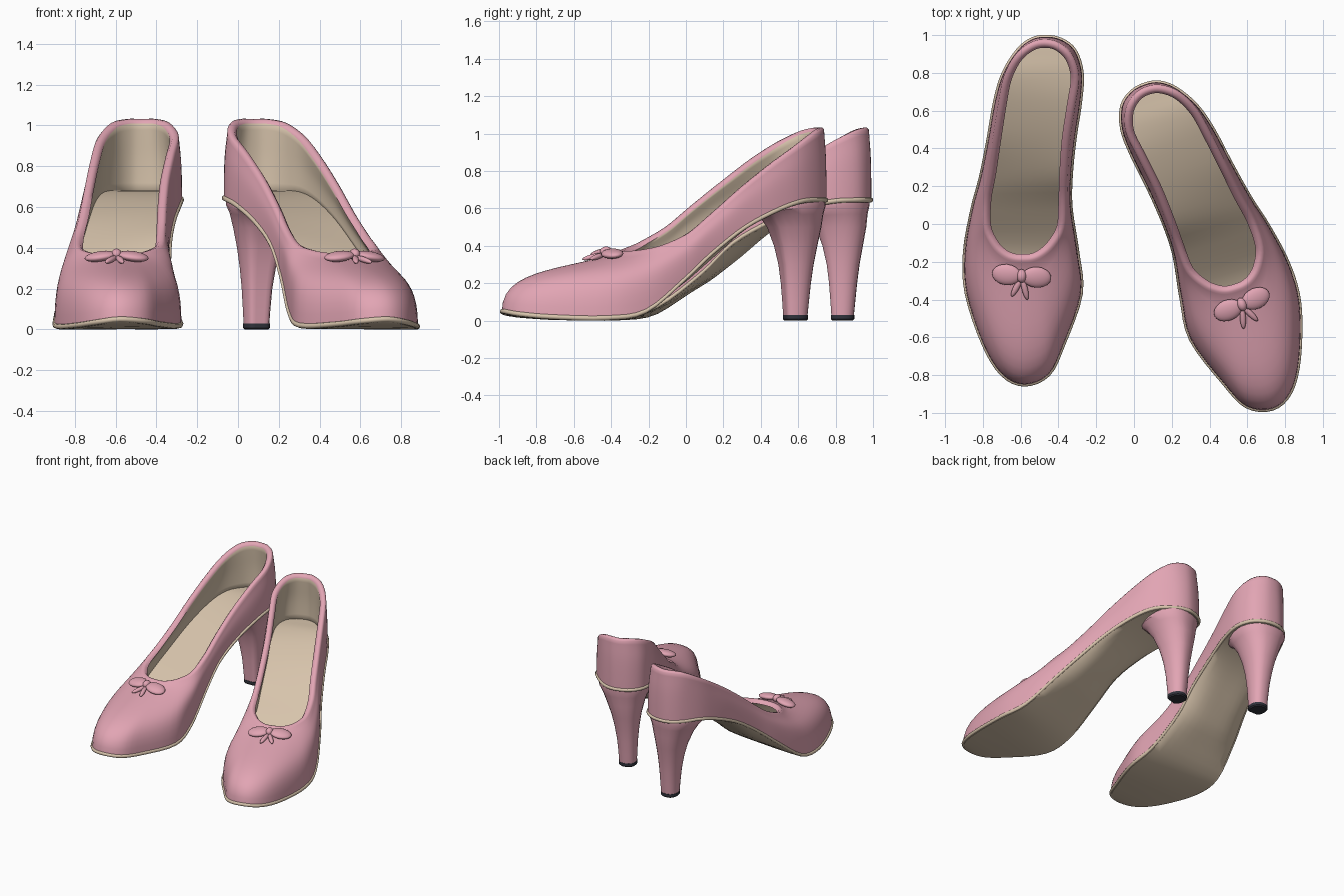
import bpy, bmesh, math
from mathutils import Vector, Matrix

if "Cube" in bpy.data.objects:
    bpy.data.objects.remove(bpy.data.objects["Cube"])


def material(name, rgb):
    m = bpy.data.materials.new(name)
    m.diffuse_color = (*rgb, 1)
    m.use_nodes = True
    m.node_tree.nodes["Principled BSDF"].inputs["Base Color"].default_value = m.diffuse_color
    return m


PINK = material("rose_pink", (0.76, 0.375, 0.455))
BEIGE = material("beige_leather", (0.68, 0.55, 0.41))
DARK = material("dark_rubber", (0.03, 0.033, 0.045))
UP = Vector((0, 0, 1))

# Sole edge from toe to heel: y, outer x, inner x, outer z, inner z
EDGE = [(-.855, -.58, -.58, .05, .05), (-.80, -.70, -.45, .035, .04),
        (-.64, -.80, -.37, .02, .025), (-.37, -.89, -.277, .015, .02),
        (-.15, -.90, -.295, .05, .08), (.08, -.86, -.33, .22, .25),
        (.25, -.815, -.33, .36, .415), (.45, -.775, -.31, .50, .53),
        (.65, -.74, -.28, .595, .61), (.80, -.695, -.272, .64, .64),
        (.92, -.62, -.31, .645, .645), (.98, -.545, -.385, .645, .645),
        (.995, -.47, -.47, .645, .645)]
# Foot opening from throat to heel: y, outer x, inner x, outer z, inner z
RIM = [(-.205, -.59, -.59, .36, .36), (-.20, -.645, -.535, .36, .36),
       (-.175, -.70, -.48, .362, .365), (-.12, -.755, -.42, .37, .378),
       (-.02, -.80, -.365, .395, .41), (.13, -.80, -.355, .46, .49),
       (.27, -.775, -.35, .565, .60), (.45, -.748, -.337, .71, .735),
       (.63, -.72, -.31, .84, .86), (.78, -.69, -.29, .935, .945),
       (.895, -.63, -.325, 1.0, 1.0), (.96, -.55, -.395, 1.02, 1.02),
       (.978, -.473, -.473, 1.02, 1.02)]
STEP = 4
HALF = 12 * STEP


def closed_loop(rows):
    """Smooth closed loop: toe, outer side, heel, inner side."""
    keys = [Vector((r[1], r[0], r[3])) for r in rows]
    keys += [Vector((r[2], r[0], r[4])) for r in rows[-2:0:-1]]
    n, pts = len(keys), []
    for i in range(n):
        a, b, c, d = (keys[(i + k) % n] for k in (-1, 0, 1, 2))
        for s in range(STEP):
            t = s / STEP
            pts.append(0.5 * (2 * b + (c - a) * t + (2 * a - 5 * b + 4 * c - d) * t * t
                              + (3 * b - a - 3 * c + d) * t ** 3))
    return pts


def inset(pts, d, dz=0):
    n, out = len(pts), []
    for i, p in enumerate(pts):
        t = pts[(i + 1) % n] - pts[i - 1]
        out.append(p + Vector((t.y, -t.x, 0)).normalized() * d + UP * dz)
    return out


def finish(bm, name, mats, angle=40):
    bmesh.ops.remove_doubles(bm, verts=bm.verts, dist=1e-5)
    bmesh.ops.recalc_face_normals(bm, faces=bm.faces)
    me = bpy.data.meshes.new(name)
    bm.to_mesh(me)
    bm.free()
    for m in mats:
        me.materials.append(m)
    ob = bpy.data.objects.new(name, me)
    bpy.context.collection.objects.link(ob)
    bpy.ops.object.select_all(action='DESELECT')
    ob.select_set(True)
    bpy.context.view_layer.objects.active = ob
    bpy.ops.object.shade_smooth_by_angle(angle=math.radians(angle))
    return ob


def skin(bm, rings, mat_of=lambda k: 0, closed=False):
    """Join rings of equal length with quads."""
    vs = [[bm.verts.new(p) for p in r] for r in rings]
    n = len(rings[0])
    for k in range(len(vs) if closed else len(vs) - 1):
        a, b = vs[k], vs[(k + 1) % len(vs)]
        for i in range(n):
            j = (i + 1) % n
            bm.faces.new((a[i], a[j], b[j], b[i])).material_index = mat_of(k)
    return vs


def wall(low, high, k1, k2, steps=12):
    """Domed wall of Bezier ribs from the sole edge up to the rim."""
    rings = []
    for s in range(steps + 1):
        t = s / steps
        ring = []
        for a, b in zip(low, high):
            dz = b.z - a.z
            p1 = a + UP * dz * k1
            p2 = a.lerp(b, .45)
            p2.z = a.z + dz * k2
            ring.append(a * (1 - t) ** 3 + 3 * p1 * t * (1 - t) ** 2
                        + 3 * p2 * t * t * (1 - t) + b * t ** 3)
        rings.append(ring)
    return rings


def grid(bm, loop, dip=0, cols=10):
    """Span a loop from side to side, sagging by dip under the arch."""
    n, rows = len(loop), []
    for i in range(HALF + 1):
        a, b = loop[i], loop[-i % n]
        sag = dip * math.exp(-((a.y - .24) / .22) ** 2)
        rows.append([bm.verts.new(a.lerp(b, c / cols)
                     - UP * sag * (1 - (2 * c / cols - 1) ** 4)) for c in range(cols + 1)])
    for r, q in zip(rows, rows[1:]):
        for c in range(cols):
            bm.faces.new((r[c], r[c + 1], q[c + 1], q[c]))


edge, rim = closed_loop(EDGE), closed_loop(RIM)
parts = []

# Upper: outer wall, rounded rim and lining
bm = bmesh.new()
outer = wall(inset(edge, .004), rim, .7, .7)
lining = wall(inset(edge, .045, .03), inset(rim, .045, -.012), .55, .6)
lip = [inset(rim, .01, .011), inset(rim, .03, .009)]
rings = outer + lip + lining[::-1]
skin(bm, rings, lambda k: 1 if 15 <= k < 27 else 0, closed=True)
parts.append(finish(bm, "upper", [PINK, BEIGE], 60))

# Sole with insole on its top
bm = bmesh.new()
top, bottom = inset(edge, .03, .035), inset(edge, .01, -.014)
skin(bm, [top, edge, bottom])
grid(bm, top)
grid(bm, bottom, .06)
parts.append(finish(bm, "sole", [BEIGE]))

# Welt bead round the sole edge
bm = bmesh.new()
bead = []
for k in range(8):
    a = math.tau * k / 8
    bead.append(inset(edge, .006 - .012 * math.cos(a), .013 * math.sin(a)))
skin(bm, bead, closed=True)
parts.append(finish(bm, "welt", [BEIGE], 60))


# Heel: rounded back, flattened front
def heel_ring(cx, cy, hw, hd, z, fit=0):
    ring = []
    for k in range(24):
        a = math.tau * k / 24
        c, s = math.cos(a), math.sin(a)
        y = cy + hd * (s if s > 0 else max(s * 1.2, -.95))
        zz = z - max(0, .86 - y) * fit
        ring.append(Vector((cx + hw * math.copysign(abs(c) ** .8, c), y, zz)))
    return ring


def heel_part(name, mat, stations):
    b = bmesh.new()
    vs = skin(b, [heel_ring(*s) for s in stations])
    b.faces.new(vs[0])
    b.faces.new(vs[-1])
    parts.append(finish(b, name, [mat], 35))


heel_part("heel", PINK, [(-.448, .836, .062, .062, .03), (-.449, .837, .066, .068, .10),
                         (-.451, .838, .073, .077, .20), (-.455, .838, .086, .090, .30),
                         (-.460, .835, .105, .111, .40), (-.468, .825, .135, .139, .50),
                         (-.474, .808, .163, .163, .57, .06), (-.477, .798, .188, .183, .615, .15),
                         (-.477, .796, .188, .183, .645, .15)])
heel_part("heel_tip", DARK, [(-.448, .836, .056, .056, 0), (-.448, .836, .064, .064, .008),
                             (-.448, .836, .064, .064, .03)])


# Bow: knot, two loops and two tails
def blob(name, loc, size, turn=0, roll=0, pitch=0):
    b = bmesh.new()
    m = (Matrix.Translation(loc) @ Matrix.Rotation(math.radians(turn), 4, 'Z')
         @ Matrix.Rotation(math.radians(roll), 4, 'Y')
         @ Matrix.Rotation(math.radians(pitch), 4, 'X') @ Matrix.Diagonal((*size, 1)))
    bmesh.ops.create_uvsphere(b, u_segments=20, v_segments=12, radius=1, matrix=m)
    parts.append(finish(b, name, [PINK], 60))


blob("bow_knot", (-.595, -.275, .368), (.026, .036, .028))
blob("bow_loop_outer", (-.675, -.268, .358), (.078, .056, .024), -6, -8, 10)
blob("bow_loop_inner", (-.515, -.282, .358), (.078, .056, .024), -6, 8, 10)
blob("bow_tail_outer", (-.622, -.335, .342), (.016, .058, .014), -28, 0, 14)
blob("bow_tail_inner", (-.578, -.345, .342), (.016, .060, .014), 14, 0, 14)

# Second shoe: mirrored and turned outwards
place = (Matrix.Translation((.735, -.982, 0)) @ Matrix.Rotation(math.radians(17.9), 4, 'Z')
         @ Matrix.Translation((-.58, .855, 0)) @ Matrix.Diagonal((-1, 1, 1, 1)))
for ob in parts:
    twin = ob.copy()
    twin.data = ob.data.copy()
    twin.data.transform(place)
    twin.data.flip_normals()
    base = ob.name
    ob.name, twin.name = "right_shoe_" + base, "left_shoe_" + base
    bpy.context.collection.objects.link(twin)
